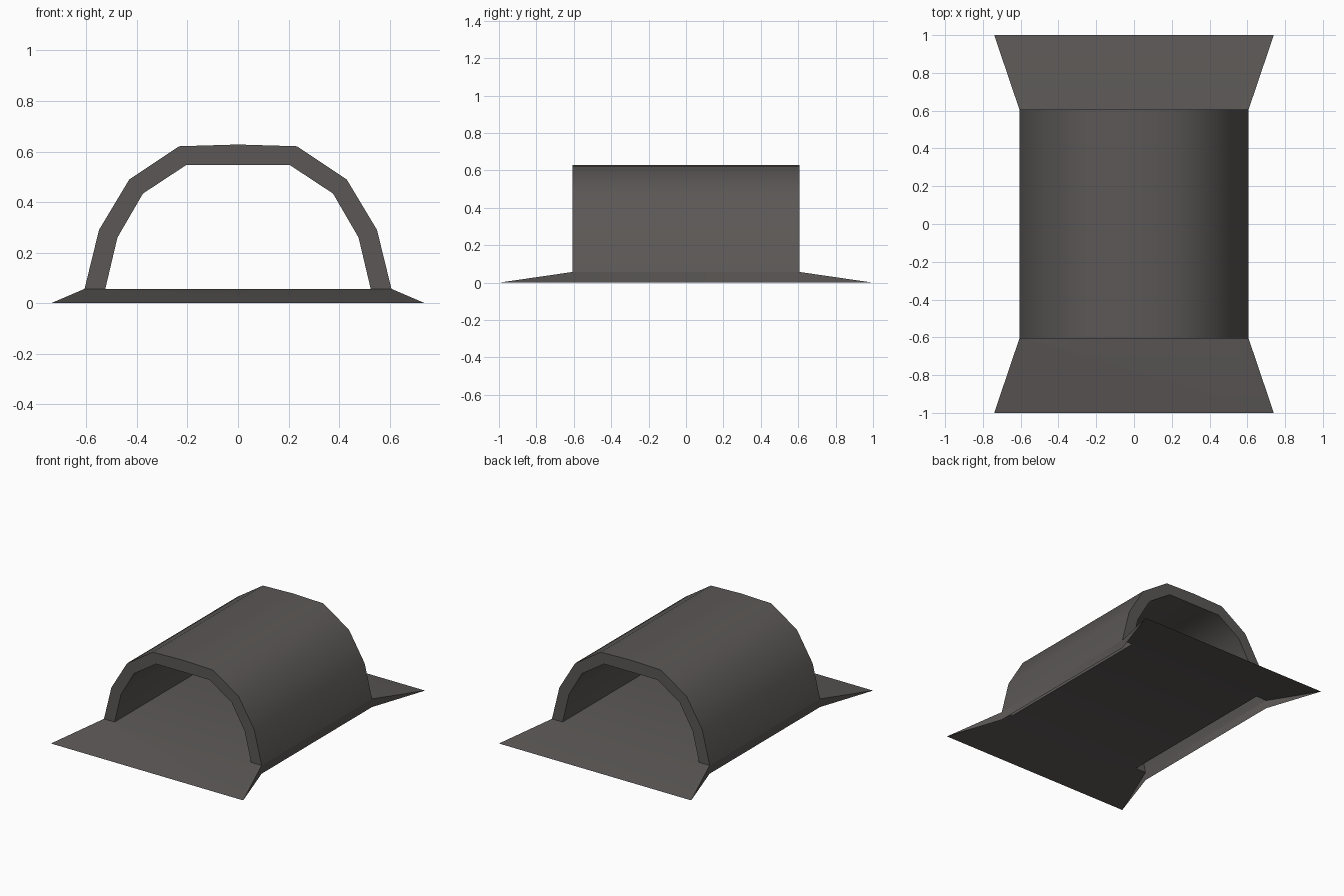
import bpy, bmesh

if "Cube" in bpy.data.objects:
    bpy.data.objects.remove(bpy.data.objects["Cube"])

mat = bpy.data.materials.new("dark warm grey")
mat.diffuse_color = (0.105, 0.097, 0.093, 1)
mat.use_nodes = True
mat.node_tree.nodes["Principled BSDF"].inputs["Base Color"].default_value = mat.diffuse_color

HALF = 0.607          # half length of the arch
LIP = 0.057           # floor height inside the arch


def mirrored(half):
    """Right half of a profile (bottom to apex) completed on the left."""
    return half + [(-x, z) for x, z in reversed(half) if x > 0]


def finish(name, bm, angle):
    bmesh.ops.remove_doubles(bm, verts=bm.verts, dist=1e-5)
    bmesh.ops.recalc_face_normals(bm, faces=bm.faces)
    me = bpy.data.meshes.new(name)
    bm.to_mesh(me)
    bm.free()
    me.materials.append(mat)
    ob = bpy.data.objects.new(name, me)
    bpy.context.collection.objects.link(ob)
    bpy.ops.object.select_all(action='DESELECT')
    ob.select_set(True)
    bpy.context.view_layer.objects.active = ob
    bpy.ops.object.shade_smooth_by_angle(angle=angle)
    return ob


# Arched shell: outer and inner skins joined by end rims, open underneath
outer = mirrored([(0.607, LIP), (0.55, 0.29), (0.43, 0.49), (0.233, 0.621), (0, 0.628)])
inner = mirrored([(0.525, LIP), (0.477, 0.26), (0.376, 0.434), (0.206, 0.546), (0, 0.546)])
bm = bmesh.new()
rows = [[bm.verts.new((x, y, z)) for x, z in prof]
        for prof, y in ((outer, -HALF), (outer, HALF), (inner, HALF), (inner, -HALF))]
for k in range(4):
    a, b = rows[k], rows[(k + 1) % 4]
    for i in range(len(a) - 1):
        bm.faces.new((a[i], a[i + 1], b[i + 1], b[i]))
finish("arch_shell", bm, 0.75)

# Floor sheet with a flared ramp at each end
bm = bmesh.new()
bm_face = lambda pts: bm.faces.new([bm.verts.new(p) for p in pts])
bm_face([(-0.525, -HALF, LIP), (0.525, -HALF, LIP), (0.525, HALF, LIP), (-0.525, HALF, LIP)])
for s in (-1, 1):
    ramp = [(-0.74, s, 0), (0.74, s, 0), (0.607, s * HALF, LIP),
            (0.525, s * HALF, LIP), (-0.525, s * HALF, LIP), (-0.607, s * HALF, LIP)]
    bm_face(ramp if s < 0 else ramp[::-1])
finish("floor_and_ramps", bm, 0.6)

# Side skirts under the walls, tapering out to the ramp corners
for s, name in ((-1, "left_skirt"), (1, "right_skirt")):
    bm = bmesh.new()
    x = 0.607 * s
    faces = [[(x, -HALF, 0), (x, HALF, 0), (x, HALF, LIP), (x, -HALF, LIP)],
             [(0.74 * s, -1, 0), (x, -HALF, 0), (x, -HALF, LIP)],
             [(x, HALF, 0), (0.74 * s, 1, 0), (x, HALF, LIP)]]
    for pts in faces:
        bm.faces.new([bm.verts.new(p) for p in (pts if s > 0 else pts[::-1])])
    finish(name, bm, 0.6)
